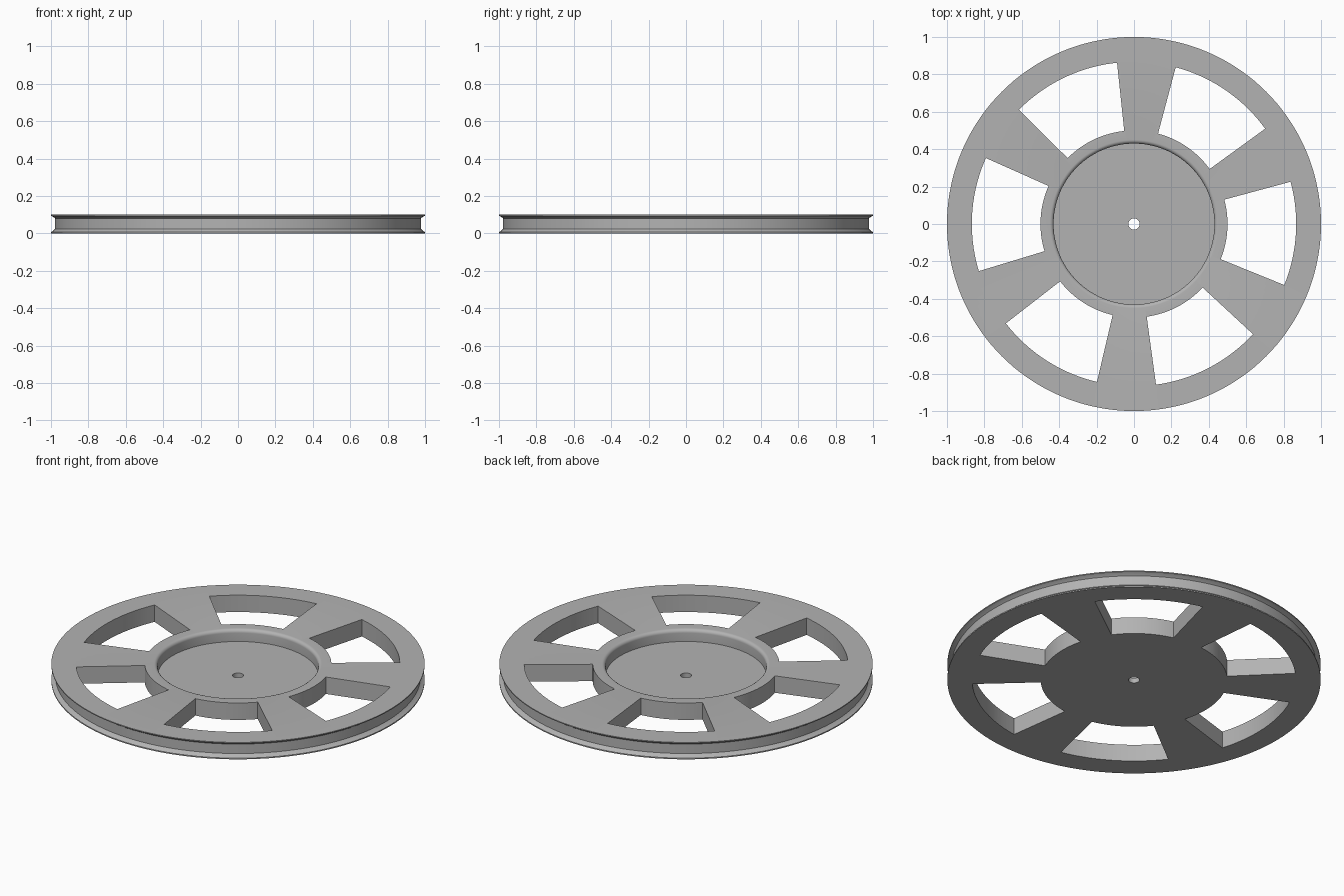
import bpy
import bmesh
from math import cos, sin, pi, radians

if "Cube" in bpy.data.objects:
    bpy.data.objects.remove(bpy.data.objects["Cube"], do_unlink=True)

SEGMENTS = 144
HEIGHT = 0.10
FLOOR = 0.03          # height of the recess floor
RECESS = 0.43         # radius of the recess
FILLET = 0.02         # rounding of the recess lip

grey = bpy.data.materials.new("plain_grey")
grey.use_nodes = True
colour = (0.45, 0.45, 0.45, 1)
grey.diffuse_color = colour
grey.node_tree.nodes["Principled BSDF"].inputs["Base Color"].default_value = colour


def make_object(name, bm):
    bmesh.ops.recalc_face_normals(bm, faces=bm.faces)
    mesh = bpy.data.meshes.new(name)
    bm.to_mesh(mesh)
    bm.free()
    mesh.materials.append(grey)
    obj = bpy.data.objects.new(name, mesh)
    bpy.context.collection.objects.link(obj)
    return obj


def lathe(name, profile):
    """Turn a closed (radius, z) outline around the z axis."""
    bm = bmesh.new()
    rings = []
    for i in range(SEGMENTS):
        a = 2 * pi * i / SEGMENTS
        rings.append([bm.verts.new((r * cos(a), r * sin(a), z)) for r, z in profile])
    n = len(profile)
    for i, ring in enumerate(rings):
        following = rings[(i + 1) % SEGMENTS]
        for j in range(n):
            k = (j + 1) % n
            bm.faces.new((ring[j], following[j], following[k], ring[k]))
    return make_object(name, bm)


def window_cutter(start, end, inner=0.5, outer=0.867, steps=20):
    """Ring sector prism that passes through the whole disc."""
    bm = bmesh.new()
    angles = [radians(start + (end - start) * i / steps) for i in range(steps + 1)]
    outline = [(outer * cos(a), outer * sin(a)) for a in angles]
    outline += [(inner * cos(a), inner * sin(a)) for a in reversed(angles)]
    base = bm.faces.new([bm.verts.new((x, y, -0.1)) for x, y in outline])
    top = bmesh.ops.extrude_face_region(bm, geom=[base])["geom"]
    bmesh.ops.translate(bm, vec=(0, 0, 0.3),
                        verts=[v for v in top if isinstance(v, bmesh.types.BMVert)])
    cutter = make_object("window_cutter", bm)
    cutter.hide_render = True
    return cutter


# Wheel outline: bore, underside, grooved rim, top, rounded lip, recess
outline = [(0.03, 0), (1, 0), (1, 0.007), (0.988, 0.014), (0.978, 0.024),
           (0.978, 0.08), (0.988, 0.088), (1, 0.094), (1, HEIGHT)]
for i in range(7):
    a = pi / 2 * (1 + i / 6)
    outline.append((RECESS + FILLET + FILLET * cos(a), HEIGHT - FILLET + FILLET * sin(a)))
outline += [(RECESS, FLOOR), (0.03, FLOOR)]
wheel = lathe("grooved_wheel", outline)

# Six windows between the spokes, in two groups slightly offset from each other
cutters = []
for first, last in ((36, 75.1), (96, 135.2), (156, 196.9),
                    (217.8, 256.8), (277.8, 317.2), (337.9, 375.1)):
    cutter = window_cutter(first, last)
    cutters.append(cutter)
    cut = wheel.modifiers.new("window", "BOOLEAN")
    cut.operation = "DIFFERENCE"
    cut.solver = "EXACT"
    cut.object = cutter

bpy.ops.object.select_all(action="DESELECT")
wheel.select_set(True)
bpy.context.view_layer.objects.active = wheel
for cut in list(wheel.modifiers):
    bpy.ops.object.modifier_apply(modifier=cut.name)
for cutter in cutters:
    bpy.data.objects.remove(cutter, do_unlink=True)

bpy.ops.object.shade_smooth_by_angle(angle=radians(30))
